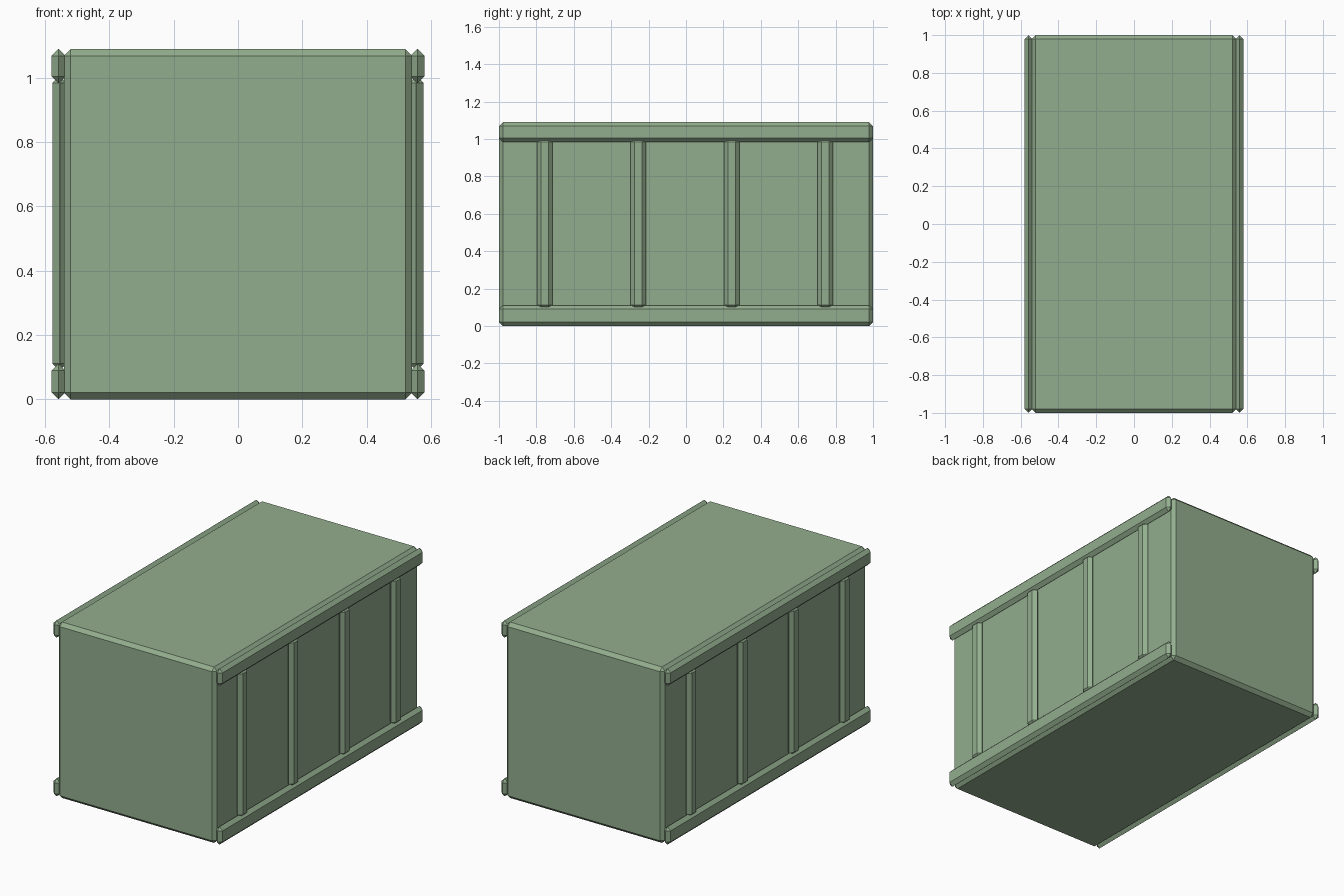
import bpy
import bmesh

if "Cube" in bpy.data.objects:
    bpy.data.objects.remove(bpy.data.objects["Cube"], do_unlink=True)

BEVEL = 0.0212

# Single painted-metal colour
paint = bpy.data.materials.new("sage_green")
paint.use_nodes = True
colour = (0.29, 0.42, 0.27, 1)
paint.diffuse_color = colour
paint.node_tree.nodes["Principled BSDF"].inputs["Base Color"].default_value = colour


def chamfered_box(name, low, high):
    """Flat-chamfered box between two opposite corners."""
    size = [b - a for a, b in zip(low, high)]
    bm = bmesh.new()
    bmesh.ops.create_cube(bm, size=1)
    bmesh.ops.scale(bm, vec=size, verts=bm.verts)
    bmesh.ops.bevel(bm, geom=bm.edges[:], offset=BEVEL, segments=1,
                    affect='EDGES', clamp_overlap=True)
    mesh = bpy.data.meshes.new(name)
    bm.to_mesh(mesh)
    bm.free()
    mesh.materials.append(paint)
    obj = bpy.data.objects.new(name, mesh)
    obj.location = [(a + b) / 2 for a, b in zip(low, high)]
    bpy.context.collection.objects.link(obj)
    return obj


# Main container body
chamfered_box("body", (-0.542, -1, 0), (0.542, 1, 1.09))

for side, sign in (("left", 1), ("right", -1)):
    # Long rails along the top and bottom edges
    x0, x1 = sorted((sign * 0.537, sign * 0.58))
    chamfered_box(side + "_bottom_rail", (x0, -1, 0), (x1, 1, 0.111))
    chamfered_box(side + "_top_rail", (x0, -1, 0.983), (x1, 1, 1.09))

    # Upright ribs between the rails
    x0, x1 = sorted((sign * 0.533, sign * 0.577))
    for i in range(4):
        y = -0.755 + 0.5 * i
        chamfered_box(f"{side}_rib_{i + 1}", (x0, y - 0.042, 0.09),
                      (x1, y + 0.042, 1.006))
